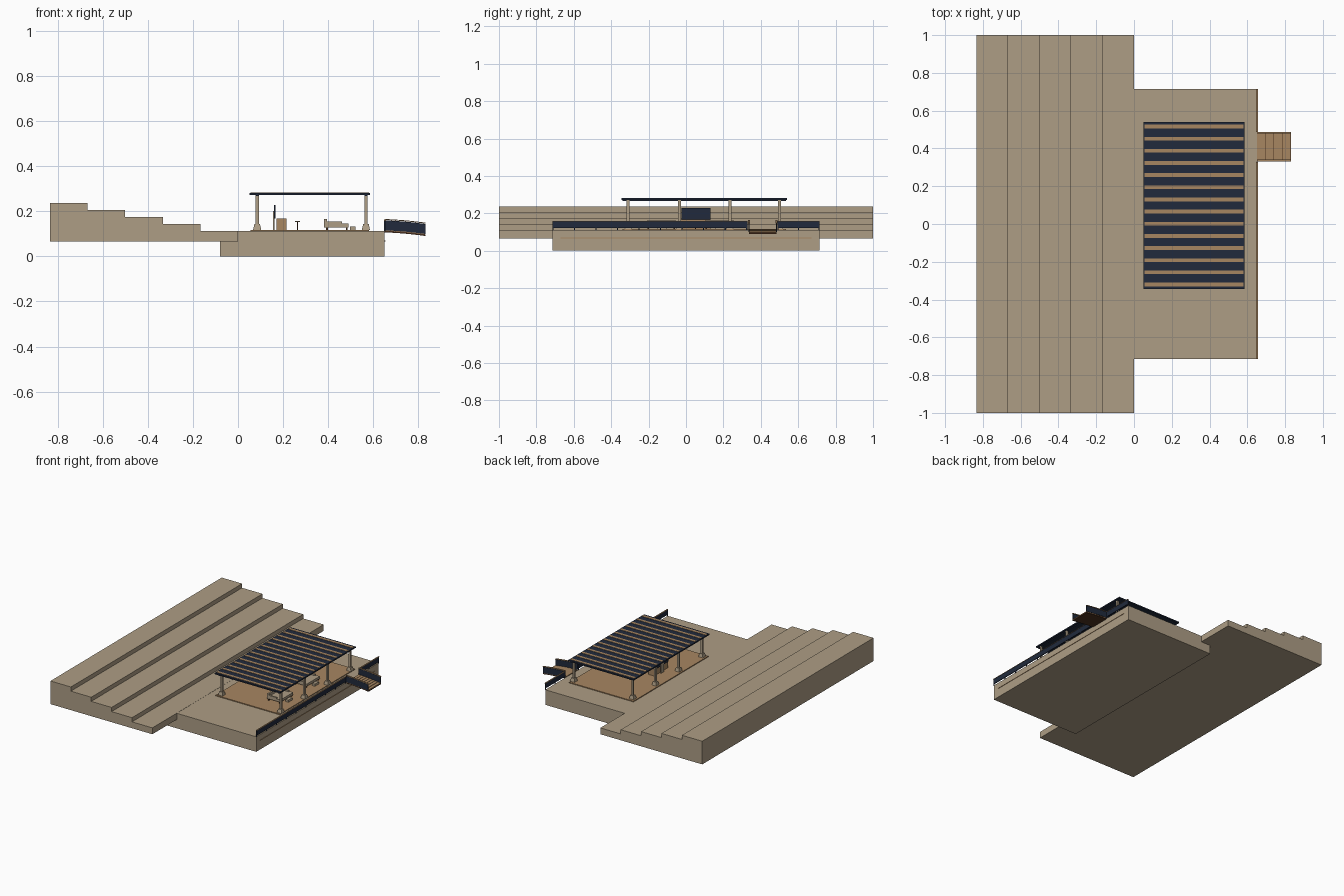
import bpy
import bmesh

if "Cube" in bpy.data.objects:
    bpy.data.objects.remove(bpy.data.objects["Cube"])


def material(name, r, g, b):
    m = bpy.data.materials.new(name)
    m.use_nodes = True
    m.diffuse_color = (r, g, b, 1)
    m.node_tree.nodes["Principled BSDF"].inputs["Base Color"].default_value = (r, g, b, 1)
    return m


STONE = material("sandstone", 0.42, 0.34, 0.235)
WOOD = material("warm wood", 0.39, 0.24, 0.12)
NAVY = material("dark navy", 0.015, 0.023, 0.045)
BROWN = material("dark brown", 0.075, 0.032, 0.014)


def finish(bm, name, mat):
    bmesh.ops.recalc_face_normals(bm, faces=bm.faces)
    me = bpy.data.meshes.new(name)
    bm.to_mesh(me)
    bm.free()
    me.materials.append(mat)
    ob = bpy.data.objects.new(name, me)
    bpy.context.collection.objects.link(ob)
    return ob


def box(name, mat, x, y, z, taper=1.0):
    """Box from (min, max) ranges; taper scales the top face."""
    bm = bmesh.new()
    bmesh.ops.create_cube(bm, size=1)
    for v in bm.verts:
        k = taper if v.co.z > 0 else 1
        v.co = ((x[0] + x[1]) / 2 + v.co.x * k * (x[1] - x[0]),
                (y[0] + y[1]) / 2 + v.co.y * k * (y[1] - y[0]),
                z[0] if v.co.z < 0 else z[1])
    return finish(bm, name, mat)


def extrude_y(name, mat, profile, y):
    """Extrude an xz outline along y."""
    bm = bmesh.new()
    face = bm.faces.new([bm.verts.new((px, y[0], pz)) for px, pz in profile])
    new = bmesh.ops.extrude_face_region(bm, geom=[face])["geom"]
    moved = [g for g in new if isinstance(g, bmesh.types.BMVert)]
    bmesh.ops.translate(bm, verts=moved, vec=(0, y[1] - y[0], 0))
    return finish(bm, name, mat)


# Stepped terrace
steps = 5
run = 0.833 / steps
outline = [(0, 0.065), (-0.833, 0.065)]
for i in range(steps):
    top = 0.236 - i * 0.031
    outline += [(-0.833 + i * run, top), (-0.833 + (i + 1) * run, top)]
extrude_y("terrace", STONE, outline, (-1, 1))

# Platform, with a thin trim line along its outer face
box("platform", STONE, (-0.08, 0.65), (-0.715, 0.715), (0, 0.111))
box("platform_trim", WOOD, (0.648, 0.653), (-0.67, 0.67), (0.066, 0.070))

# Pavilion deck
box("pavilion_deck", WOOD, (0.055, 0.58), (-0.34, 0.535), (0.11, 0.117))

# Pavilion columns on tapered footings
for cx in (0.085, 0.567):
    for cy in (-0.31, -0.035, 0.235, 0.5):
        box("column_foot", STONE, (cx - 0.018, cx + 0.018), (cy - 0.018, cy + 0.018),
            (0.117, 0.142), 0.7)
        box("column", STONE, (cx - 0.007, cx + 0.007), (cy - 0.007, cy + 0.007),
            (0.14, 0.273))

# Flat roof with wooden battens
box("roof", NAVY, (0.05, 0.585), (-0.345, 0.54), (0.272, 0.281))
for cx in (0.085, 0.567):
    box("roof_beam", NAVY, (cx - 0.006, cx + 0.006), (-0.34, 0.535), (0.267, 0.273))
for i in range(14):
    cy = -0.32 + i * 0.0643
    box("roof_batten", WOOD, (0.055, 0.58), (cy - 0.010, cy + 0.010), (0.280, 0.283))

# Media cabinet and screen
box("cabinet", WOOD, (0.17, 0.215), (-0.03, 0.13), (0.117, 0.168))
box("screen", NAVY, (0.160, 0.166), (-0.025, 0.13), (0.168, 0.228))
box("screen_stand", STONE, (0.156, 0.161), (0.035, 0.07), (0.117, 0.2))

# Pedestal side table
box("side_table_top", STONE, (0.252, 0.274), (0.04, 0.062), (0.152, 0.156))
box("side_table_leg", BROWN, (0.261, 0.265), (0.049, 0.053), (0.117, 0.152))

# Two seating groups
for cy in (-0.13, 0.18):
    y0, y1 = cy - 0.075, cy + 0.075
    box("bench_seat", STONE, (0.385, 0.49), (y0, y1), (0.128, 0.145))
    box("bench_back", STONE, (0.382, 0.395), (y0, y1), (0.128, 0.165))
    for ay in (y0, y1 - 0.012):
        box("bench_arm", STONE, (0.385, 0.46), (ay, ay + 0.012), (0.145, 0.154))
        for lx in (0.39, 0.478):
            box("bench_leg", BROWN, (lx, lx + 0.008), (ay, ay + 0.008), (0.117, 0.128))
    box("low_stool", STONE, (0.497, 0.52), (cy - 0.025, cy + 0.025), (0.117, 0.133))

# Edge railing either side of the ramp opening
for y0, y1 in ((-0.715, 0.328), (0.488, 0.715)):
    box("edge_railing", NAVY, (0.648, 0.654), (y0, y1), (0.121, 0.157))
    box("edge_handrail", WOOD, (0.647, 0.656), (y0, y1), (0.157, 0.160))
    posts = max(2, round((y1 - y0) / 0.12) + 1)
    for i in range(posts):
        py = y0 + (y1 - y0 - 0.006) * i / (posts - 1)
        box("railing_post", NAVY, (0.648, 0.653), (py, py + 0.006), (0.109, 0.122))

# Curved ramp with planks and side railings
N = 8


def ramp_x(i):
    return 0.65 + 0.18 * i / N


def ramp_z(i):
    t = i / N
    return 0.115 - 0.007 * t - 0.009 * t * t


def ribbon(low, high):
    return ([(ramp_x(i), ramp_z(i) + low) for i in range(N + 1)]
            + [(ramp_x(i), ramp_z(i) + high) for i in reversed(range(N + 1))])


extrude_y("ramp_base", BROWN, ribbon(-0.009, -0.002), (0.337, 0.483))
for i in range(N):
    z = ramp_z(i + 0.5)
    box("ramp_plank", WOOD, (ramp_x(i) + 0.0005, ramp_x(i + 1) - 0.0005),
        (0.337, 0.483), (z - 0.003, z + 0.001))
for cy in (0.337, 0.483):
    extrude_y("ramp_railing", NAVY, ribbon(0.0, 0.044), (cy - 0.003, cy + 0.003))
    extrude_y("ramp_handrail", WOOD, ribbon(0.046, 0.050), (cy - 0.005, cy + 0.005))
    for i in range(0, N, 2):
        z = ramp_z(i)
        box("ramp_post", NAVY, (ramp_x(i), ramp_x(i) + 0.005),
            (cy - 0.003, cy + 0.003), (z, z + 0.047))
